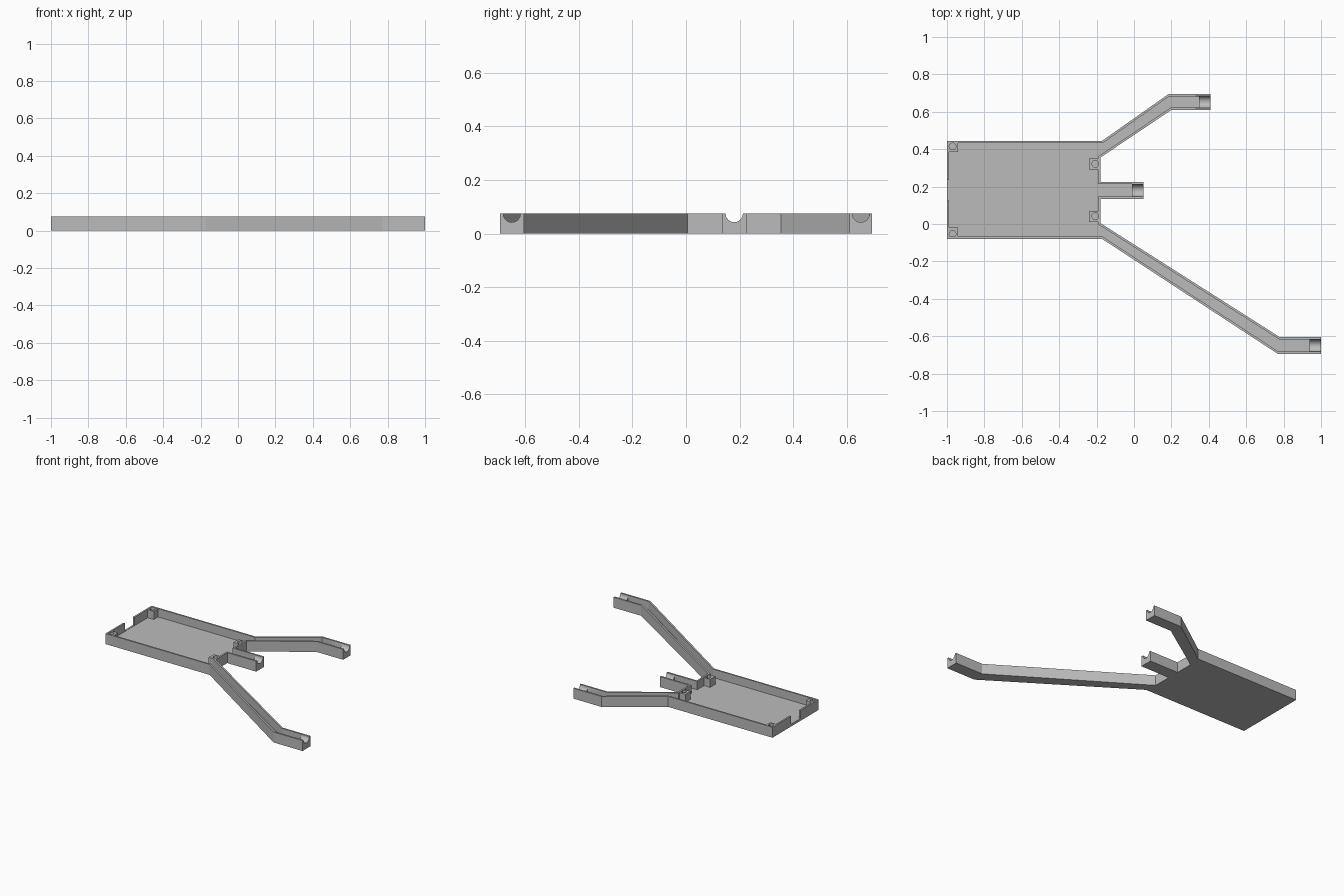
import bpy, bmesh
from mathutils import Vector

if "Cube" in bpy.data.objects:
    bpy.data.objects.remove(bpy.data.objects["Cube"], do_unlink=True)

HEIGHT, FLOOR, WALL, BLOCK = 0.075, 0.015, 0.012, 0.062

grey = bpy.data.materials.new("grey plastic")
grey.use_nodes = True
grey.diffuse_color = (0.5, 0.5, 0.5, 1)
grey.node_tree.nodes["Principled BSDF"].inputs["Base Color"].default_value = (0.5, 0.5, 0.5, 1)


def prism(name, outline, z0, z1):
    """Extrude a counter-clockwise outline between two heights."""
    bm = bmesh.new()
    face = bm.faces.new([bm.verts.new((x, y, z0)) for x, y in outline])
    top = bmesh.ops.extrude_face_region(bm, geom=[face])["geom"]
    bmesh.ops.translate(bm, vec=(0, 0, z1 - z0),
                        verts=[g for g in top if isinstance(g, bmesh.types.BMVert)])
    bmesh.ops.recalc_face_normals(bm, faces=bm.faces)
    mesh = bpy.data.meshes.new(name)
    bm.to_mesh(mesh)
    bm.free()
    mesh.materials.append(grey)
    obj = bpy.data.objects.new(name, mesh)
    bpy.context.collection.objects.link(obj)
    return obj


def box(name, x0, x1, y0, y1, z0, z1):
    return prism(name, [(x0, y0), (x1, y0), (x1, y1), (x0, y1)], z0, z1)


def cylinder(name, radius, depth, location, rotation=(0, 0, 0)):
    bpy.ops.mesh.primitive_cylinder_add(vertices=32, radius=radius, depth=depth,
                                        location=location, rotation=rotation)
    obj = bpy.context.object
    obj.name = name
    obj.data.materials.append(grey)
    return obj


def cut(target, cutter):
    cutter.hide_render = True
    mod = target.modifiers.new("cut", 'BOOLEAN')
    mod.operation, mod.solver, mod.object = 'DIFFERENCE', 'EXACT', cutter
    bpy.context.view_layer.objects.active = target
    bpy.ops.object.modifier_apply(modifier=mod.name)
    bpy.data.objects.remove(cutter, do_unlink=True)


def inset(outline, ends):
    """Offset each edge inward; arm ends get the thicker block distance."""
    pts = [Vector(p) for p in outline]
    lines = []
    for i, p in enumerate(pts):
        d = (pts[(i + 1) % len(pts)] - p).normalized()
        n = Vector((-d.y, d.x))
        lines.append((n, n.dot(p) + (BLOCK if i in ends else WALL)))
    result = []
    for i, (n, c) in enumerate(lines):
        m, e = lines[i - 1]
        det = m.x * n.y - m.y * n.x
        result.append(((e * n.y - m.y * c) / det, (m.x * c - e * n.x) / det))
    return result


# Tray with three arms, hollowed to leave floor, walls and solid arm ends
outline = [
    (-1, -0.08), (-0.17, -0.08), (0.77, -0.695), (1, -0.695), (1, -0.605),
    (0.78, -0.605), (-0.18, 0.005), (-0.18, 0.135), (0.05, 0.135), (0.05, 0.225),
    (-0.18, 0.225), (-0.18, 0.355), (0.2, 0.61), (0.41, 0.61), (0.41, 0.695),
    (0.185, 0.695), (-0.17, 0.445), (-1, 0.445)]
tray = prism("tray_with_arms", outline, 0, HEIGHT)
cut(tray, prism("pocket", inset(outline, (3, 8, 13)), FLOOR, HEIGHT + 0.05))

# Rounded cradles in the arm ends
for x, y in ((1, -0.65), (0.05, 0.18), (0.41, 0.6525)):
    cut(tray, cylinder("cradle_cutter", 0.032, 0.16, (x, y, HEIGHT - 0.001), (0, 1.5708, 0)))

# Cable gap in the end wall
cut(tray, box("gap_cutter", -1.05, -0.98, 0.125, 0.234, FLOOR + 0.002, HEIGHT + 0.05))

# Corner screw posts with blind holes
for name, x, y, hx, hy in (
        ("post_outer_back", -0.995, 0.385, -0.97, 0.415),
        ("post_outer_front", -0.995, -0.075, -0.97, -0.053),
        ("post_inner_back", -0.24, 0.292, -0.207, 0.322),
        ("post_inner_front", -0.24, 0.01, -0.207, 0.042)):
    w = 0.055 if x < -0.5 else 0.058
    post = box(name, x, x + w, y, y + w, FLOOR - 0.005, HEIGHT - 0.002)
    cut(post, cylinder("hole_cutter", 0.018, 0.1, (hx, hy, 0.07)))

# Smooth only the round cradles and holes
for obj in bpy.context.collection.objects:
    if obj.name.startswith(("tray", "post")):
        bpy.ops.object.select_all(action='DESELECT')
        obj.select_set(True)
        bpy.context.view_layer.objects.active = obj
        bpy.ops.object.shade_smooth_by_angle(angle=0.5)
